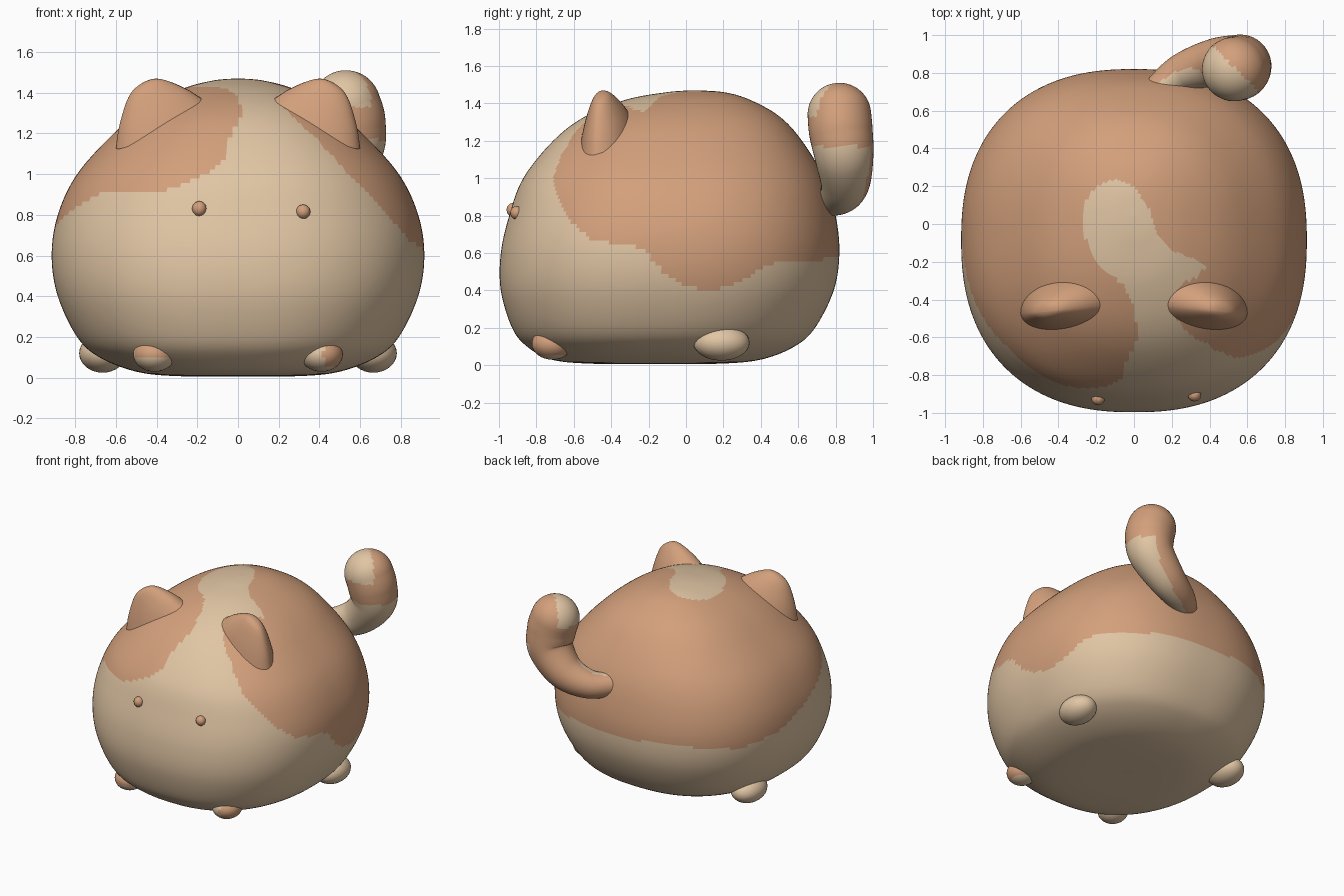
import bpy, bmesh, math
from mathutils import Vector

if "Cube" in bpy.data.objects:
    bpy.data.objects.remove(bpy.data.objects["Cube"])


def material(name, rgb):
    m = bpy.data.materials.new(name)
    m.diffuse_color = (*rgb, 1)
    m.use_nodes = True
    m.node_tree.nodes["Principled BSDF"].inputs["Base Color"].default_value = m.diffuse_color
    return m


CREAM = material("cream", (0.75, 0.56, 0.37))
ORANGE = material("orange", (0.65, 0.35, 0.20))


def finish(bm, name, is_orange):
    """Make the object and colour each face by a rule on centre and normal."""
    bmesh.ops.remove_doubles(bm, verts=bm.verts, dist=1e-5)
    bmesh.ops.recalc_face_normals(bm, faces=bm.faces)
    for f in bm.faces:
        f.smooth = True
        f.material_index = int(is_orange(f.calc_center_median(), f.normal))
    me = bpy.data.meshes.new(name)
    bm.to_mesh(me)
    bm.free()
    me.materials.append(CREAM)
    me.materials.append(ORANGE)
    ob = bpy.data.objects.new(name, me)
    bpy.context.collection.objects.link(ob)
    return ob


def loft(rings):
    bm = bmesh.new()
    vs = [[bm.verts.new(p) for p in r] for r in rings]
    n = len(vs[0])
    for a, b in zip(vs, vs[1:]):
        for i in range(n):
            j = (i + 1) % n
            bm.faces.new((a[i], a[j], b[j], b[i]))
    return bm


def smooth_rows(rows, steps):
    """Catmull-Rom interpolation through a short table."""
    out = []
    for k in range(len(rows) - 1):
        p0, p1, p2, p3 = (rows[max(0, min(len(rows) - 1, k + d))] for d in (-1, 0, 1, 2))
        for s in range(steps):
            t = s / steps
            out.append([0.5 * (2 * b + (c - a) * t + (2 * a - 5 * b + 4 * c - d) * t * t
                               + (3 * b - a - 3 * c + d) * t ** 3)
                        for a, b, c, d in zip(p0, p1, p2, p3)])
    out.append(list(rows[-1]))
    return out


def lerp_table(tab, v):
    if v <= tab[0][0]:
        return tab[0][1]
    for (a, p), (b, q) in zip(tab, tab[1:]):
        if v <= b:
            return p + (q - p) * (v - a) / (b - a)
    return tab[-1][1]


# Body: rounded rings given as height, half width, front y, back y
BODY = [(.008, 0, -.17, -.17), (.008, .3, -.5, .17), (.03, .5, -.72, .40), (.1, .68, -.85, .58),
        (.2, .79, -.93, .69), (.4, .885, -.99, .79), (.6, .915, -.99, .82), (.8, .885, -.945, .80),
        (1.0, .79, -.87, .74), (1.2, .61, -.71, .62), (1.33, .45, -.54, .5),
        (1.42, .27, -.32, .34), (1.46, .12, -.1, .2), (1.47, 0, .04, .04)]
# Lower edge of the orange coat by compass angle (0 = front, 90 = right)
COAT = [(-180, .58), (-150, .6), (-120, .56), (-100, .61), (-85, .69), (-61, .82), (-45, .91),
        (-22, .92), (-10, 1.0), (-3, 1.1), (0, 1.2), (3, 1.3), (23, 1.36), (25, 1.3), (32, 1.15),
        (38, .98), (51, .77), (58, .68), (68, .645), (76, .63), (79, .55), (87, .44), (96, .4),
        (106, .42), (119, .54), (131, .56), (180, .58)]
# Left and right edges of the cream blaze over the head, by y
BLAZE_L = [(-.9, -.1), (-.7, -.03), (-.6, .02), (-.45, 0), (-.33, -.05), (-.2, -.2),
           (-.05, -.27), (.1, -.27), (.2, -.2), (.24, -.1)]
BLAZE_R = [(-.64, .4), (-.6, .27), (-.5, .2), (-.42, .2), (-.32, .25), (-.28, .33), (-.23, .38),
           (-.19, .33), (-.14, .2), (-.05, .12), (.08, .08), (.2, 0), (.24, -.1)]


def body_orange(c, n):
    if c.z < lerp_table(COAT, math.degrees(math.atan2(c.x, -c.y))):
        return False
    return not (c.y < .24 and lerp_table(BLAZE_L, c.y) < c.x < lerp_table(BLAZE_R, c.y))


def spow(v, e):
    return math.copysign(abs(v) ** e, v)


def body_ring(row, n=240, e=2 / 2.35):
    z, w, yf, yb = row
    return [(max(w, 0) * spow(math.cos(2 * math.pi * i / n), e),
             (yf + yb) / 2 + (yb - yf) / 2 * spow(math.sin(2 * math.pi * i / n), e), max(z, 0))
            for i in range(n)]


finish(loft([body_ring(r) for r in smooth_rows(BODY, 9)]), "body", body_orange)

# Ears: tilted tapering rings with a rounded tip
EAR = smooth_rows([(0, 1), (.35, .80), (.7, .54), (.9, .34), (.98, .17), (1, 0)], 4)
for side, label in ((-1, "left"), (1, "right")):
    rings = []
    for h, s in EAR:
        c = Vector((.39, -.45, 1.25)).lerp(Vector((.47, -.465, 1.445)), h)
        ring = []
        for i in range(40):
            a = 2 * math.pi * i / 40
            v = math.sin(a)
            p = c + s * (Vector((-.21, .02, .12)) * math.cos(a)
                         + Vector((0, .16 if v > 0 else .11, .04)) * v)
            ring.append((p.x * side, p.y, p.z))
        rings.append(ring)
    finish(loft(rings), label + "_ear", lambda c, n: True)

# Tail: swelling tube along a curved path, closed with a round tip
TAIL = [(.12, .70, .90, .08), (.25, .80, .90, .10), (.42, .85, .97, .13), (.55, .845, 1.12, .158),
        (.555, .828, 1.25, .17), (.53, .82, 1.34, .17)]
path = smooth_rows(TAIL, 10)
rings = []


def tube_ring(c, d, r, n=48):
    u = d.cross(Vector((.35, -.93, .1))).normalized()
    v = d.cross(u)
    return [c + r * (u * math.cos(2 * math.pi * i / n) + v * math.sin(2 * math.pi * i / n))
            for i in range(n)]


for k, p in enumerate(path):
    a, b = path[max(k - 1, 0)], path[min(k + 1, len(path) - 1)]
    d = (Vector(b[:3]) - Vector(a[:3])).normalized()
    rings.append(tube_ring(Vector(p[:3]), d, p[3]))
end, r = Vector(path[-1][:3]), path[-1][3]
for k in range(1, 13):
    a = math.pi / 2 * k / 12
    rings.append(tube_ring(end + d * r * math.sin(a), d, r * math.cos(a)))
rings.insert(0, [Vector(path[0][:3])] * 48)


def tail_orange(c, n):
    tip = c.z > 1.33 and c.x + c.y < 1.36
    under = c.z < 1.17 and n.x - n.y > -.4
    return not (tip or under)


finish(loft(rings), "tail", tail_orange)


# Feet and eyes: small ellipsoids
def blob(name, centre, radii, rule, seg=32):
    bm = bmesh.new()
    bmesh.ops.create_uvsphere(bm, u_segments=seg, v_segments=seg // 2, radius=1)
    for v in bm.verts:
        v.co = Vector([c + r * q for c, r, q in zip(centre, radii, v.co)])
    finish(bm, name, rule)


for side, label in ((-1, "left"), (1, "right")):
    if side < 0:
        rule = lambda c, n: c.y < -.76 and c.z > .10 and c.x < -.33
    else:
        rule = lambda c, n: c.x > .42 and c.z > .05
    blob(label + "_front_foot", (side * .41, -.715, .115), (.105, .11, .085), rule)
    blob(label + "_rear_foot", (side * .665, .19, .12), (.115, .15, .095), lambda c, n: False)

blob("left_eye", (-.19, -.925, .83), (.036, .035, .038), lambda c, n: True, 12)
blob("right_eye", (.32, -.905, .815), (.036, .035, .036), lambda c, n: True, 12)
